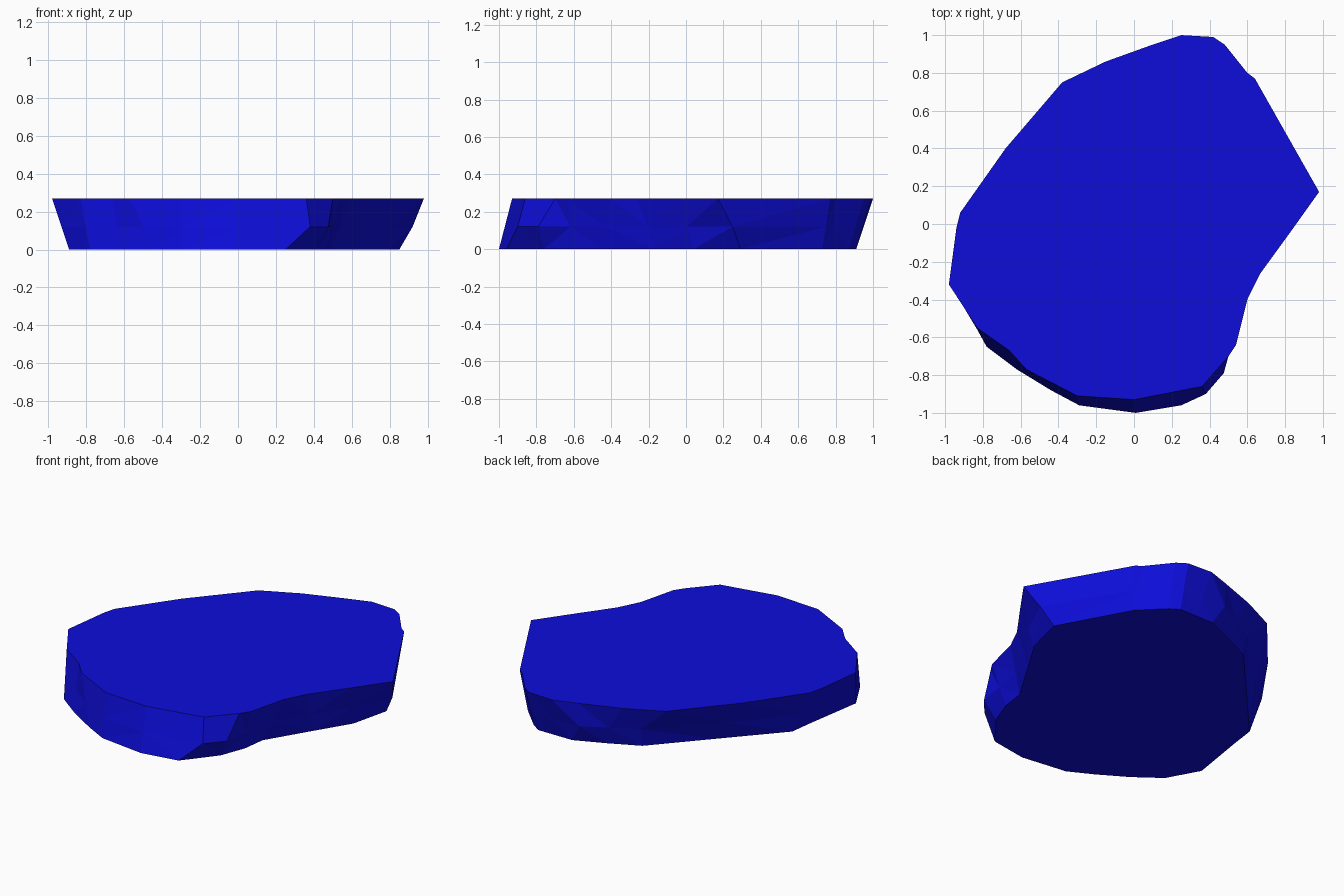
import bpy
import bmesh

HEIGHT = 0.27
MIDDLE = 0.12

# Rim corners, counter-clockwise: (top x, top y, foot x, foot y)
CORNERS = [
    (0.98, 0.17, 0.85, 0.29), (0.64, 0.77, 0.61, 0.73),
    (0.60, 0.80, 0.56, 0.78), (0.48, 0.95, 0.47, 0.87),
    (0.42, 0.99, 0.41, 0.91), (0.25, 1.0, 0.30, 0.91),
    (0.10, 0.95, 0.17, 0.91), (-0.15, 0.86, -0.02, 0.83),
    (-0.38, 0.75, -0.21, 0.74), (-0.68, 0.40, -0.50, 0.42),
    (-0.92, 0.06, -0.81, 0.08), (-0.94, -0.02, -0.83, -0.07),
    (-0.98, -0.32, -0.89, -0.45), (-0.83, -0.55, -0.78, -0.65),
    (-0.66, -0.67, -0.62, -0.77), (-0.57, -0.77, -0.44, -0.88),
    (-0.30, -0.91, -0.29, -0.96), (0.0, -0.93, 0.01, -1.0),
    (0.36, -0.86, 0.25, -0.96), (0.50, -0.70, 0.41, -0.76),
    (0.54, -0.64, 0.47, -0.60), (0.60, -0.40, 0.49, -0.45),
    (0.67, -0.26, 0.66, -0.17), (0.83, -0.04, 0.79, 0.04),
]

# Corners where the wall bulges or chips halfway up
BULGES = {0: (0.92, 0.25), 6: (0.10, 0.94), 7: (-0.05, 0.86),
          8: (-0.22, 0.77), 18: (0.38, -0.90), 19: (0.475, -0.79)}


def remove_default_cube():
    cube = bpy.data.objects.get("Cube")
    if cube:
        bpy.data.objects.remove(cube, do_unlink=True)


def make_material(name, color):
    material = bpy.data.materials.new(name)
    material.use_nodes = True
    material.diffuse_color = color
    shader = next(node for node in material.node_tree.nodes
                  if node.type == 'BSDF_PRINCIPLED')
    shader.inputs["Base Color"].default_value = color
    return material


def add_ring(mesh, points, height):
    return [mesh.verts.new((x, y, height)) for x, y in points]


def bridge_rings(mesh, lower, upper):
    count = len(lower)
    for i in range(count):
        j = (i + 1) % count
        mesh.faces.new((lower[i], lower[j], upper[j], upper[i]))


def halfway(index, corner):
    top_x, top_y, foot_x, foot_y = corner
    blend = MIDDLE / HEIGHT
    straight = (foot_x + (top_x - foot_x) * blend,
                foot_y + (top_y - foot_y) * blend)
    return BULGES.get(index, straight)


def build_slab(name, material):
    mesh = bmesh.new()
    foot = add_ring(mesh, [c[2:] for c in CORNERS], 0)
    waist = add_ring(mesh, [halfway(i, c) for i, c in enumerate(CORNERS)], MIDDLE)
    rim = add_ring(mesh, [c[:2] for c in CORNERS], HEIGHT)

    # Faceted wall
    bridge_rings(mesh, foot, waist)
    bridge_rings(mesh, waist, rim)

    # Flat top and underside
    mesh.faces.new(rim)
    mesh.faces.new(list(reversed(foot)))
    bmesh.ops.triangulate(mesh, faces=mesh.faces[:])
    bmesh.ops.recalc_face_normals(mesh, faces=mesh.faces[:])

    data = bpy.data.meshes.new(name)
    mesh.to_mesh(data)
    mesh.free()
    data.materials.append(material)
    slab = bpy.data.objects.new(name, data)
    bpy.context.collection.objects.link(slab)
    return slab


remove_default_cube()
build_slab("stone_slab", make_material("deep blue", (0.004, 0.004, 0.7, 1.0)))
